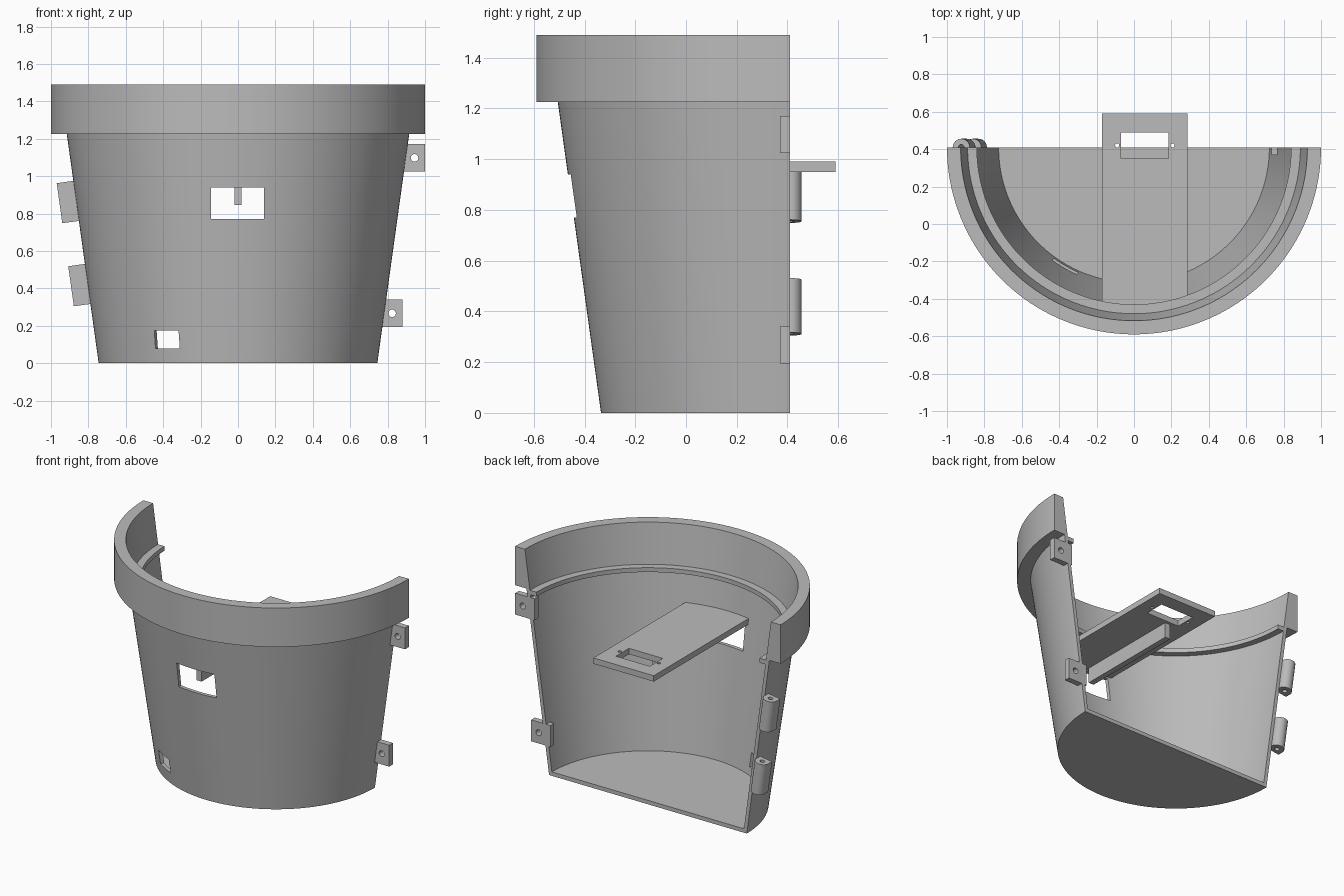
import bpy, bmesh, math
from mathutils import Vector, Matrix

cube = bpy.data.objects.get("Cube")
if cube:
    bpy.data.objects.remove(cube, do_unlink=True)

CUT_Y = 0.41                      # plane of the open back, holds the pot axis
SLOPE = 0.139                     # wall taper: radius gained per unit height
R_OUT, R_IN = 0.745, 0.72         # wall radii at the ground
TILT = math.atan(SLOPE)

grey = bpy.data.materials.new("plain_grey")
grey.use_nodes = True
grey.diffuse_color = (0.5, 0.5, 0.5, 1)
grey.node_tree.nodes["Principled BSDF"].inputs["Base Color"].default_value = (0.5, 0.5, 0.5, 1)


def finish(name, bm):
    bmesh.ops.recalc_face_normals(bm, faces=bm.faces)
    mesh = bpy.data.meshes.new(name)
    bm.to_mesh(mesh)
    bm.free()
    mesh.materials.append(grey)
    obj = bpy.data.objects.new(name, mesh)
    bpy.context.collection.objects.link(obj)
    return obj


def prism(name, outline, low, high):
    """Extrude a flat outline in x, y from one height to another."""
    bm = bmesh.new()
    face = bm.faces.new([bm.verts.new((x, y, low)) for x, y in outline])
    top = bmesh.ops.extrude_face_region(bm, geom=[face])["geom"]
    verts = [v for v in top if isinstance(v, bmesh.types.BMVert)]
    bmesh.ops.translate(bm, verts=verts, vec=(0, 0, high - low))
    return finish(name, bm)


def box(name, x, y, z):
    return prism(name, [(x[0], y[0]), (x[1], y[0]), (x[1], y[1]), (x[0], y[1])], *z)


def rod(name, centre, radius, length, axis="Z", tilt=0):
    bm = bmesh.new()
    bmesh.ops.create_cone(bm, cap_ends=True, segments=24, radius1=radius,
                          radius2=radius, depth=length)
    turn = Matrix.Rotation(math.pi / 2, 4, "X") if axis == "Y" else Matrix.Rotation(tilt, 4, "Y")
    bm.transform(Matrix.Translation(centre) @ turn)
    return finish(name, bm)


def select(obj):
    bpy.ops.object.select_all(action="DESELECT")
    obj.select_set(True)
    bpy.context.view_layer.objects.active = obj


def cut(obj, *cutters):
    for cutter in cutters:
        mod = obj.modifiers.new("cut", "BOOLEAN")
        mod.operation, mod.solver, mod.object = "DIFFERENCE", "EXACT", cutter
        select(obj)
        bpy.ops.object.modifier_apply(modifier=mod.name)
        bpy.data.objects.remove(cutter, do_unlink=True)


def smooth(obj):
    select(obj)
    bpy.ops.object.shade_smooth_by_angle(angle=math.radians(30))


# Half pot: floor, tapered wall, rim and inner ledge in one turned profile
RIM_Z, TOP, LEDGE, FLOOR = 1.225, 1.49, 1.22, 0.027
inner = lambda z: R_IN + SLOPE * z
profile = [(0, 0), (R_OUT, 0), (R_OUT + SLOPE * RIM_Z, RIM_Z), (1, RIM_Z), (1, TOP),
           (inner(TOP), TOP), (inner(LEDGE), LEDGE), (0.84, LEDGE), (0.84, LEDGE - 0.03),
           (inner(LEDGE - 0.03), LEDGE - 0.03), (inner(FLOOR), FLOOR), (0, FLOOR)]
bm = bmesh.new()
ring = [bm.verts.new((r, CUT_Y, z)) for r, z in profile]
edges = [bm.edges.new(pair) for pair in zip(ring, ring[1:])]
bmesh.ops.spin(bm, geom=ring + edges, cent=(0, CUT_Y, 0), axis=(0, 0, 1),
               angle=-math.pi, steps=96)
bmesh.ops.remove_doubles(bm, verts=bm.verts, dist=0.0001)
bmesh.ops.edgeloop_fill(bm, edges=[e for e in bm.edges if e.is_boundary])
pot = finish("half_pot", bm)

# Front window and the small port turned to face the wall
window = box("window_cutter", (-0.145, 0.14), (-0.8, -0.2), (0.77, 0.94))
port = box("port_cutter", (-0.075, 0.075), (-0.9, -0.6), (0.08, 0.175))
port.data.transform(Matrix.Translation((0, CUT_Y, 0)) @ Matrix.Rotation(-math.radians(30), 4, "Z"))
cut(pot, window, port)
smooth(pot)

# Shelf with a curved front edge that meets the wall
X0, X1, SHELF_R = -0.17, 0.285, 0.862
steps = 16
xs = [X0 + (X1 - X0) * i / steps for i in range(steps + 1)]
outline = [(x, CUT_Y - math.sqrt(SHELF_R ** 2 - x * x)) for x in xs] + [(X1, 0.59), (X0, 0.59)]
shelf = prism("shelf", outline, 0.95, 0.99)
cut(shelf, box("slot_cutter", (-0.07, 0.185), (0.35, 0.49), (0.9, 1.1)),
    *[rod("screw_cutter", (x, 0.42, 0.97), 0.011, 0.2) for x in (-0.09, 0.205)])
box("shelf_rib", (-0.02, 0.02), (-0.42, 0.33), (0.845, 0.95))

# Screw tabs on the left edge
for name, x, z in (("upper", 0.927, 1.098), ("lower", 0.807, 0.267)):
    tab = box(name + "_screw_tab", (x - 0.073, x + 0.073), (0.37, CUT_Y), (z - 0.073, z + 0.073))
    cut(tab, rod("tab_cutter", (x + 0.017, 0.39, z), 0.02, 0.2, axis="Y"))
    smooth(tab)

# Hinge knuckles on the right edge: flat front, round back, leaning with the wall
R = 0.046
arc = [(R * math.cos(a), R * math.sin(a)) for a in (math.pi * i / 16 for i in range(17))]
for name, z in (("upper", 0.862), ("lower", 0.418)):
    knuckle = prism(name + "_hinge_knuckle", arc + [(-R, -0.04), (R, -0.04)], -0.108, 0.108)
    x = -(R_OUT + SLOPE * z + R - 0.002)
    knuckle.data.transform(Matrix.Translation((x, CUT_Y, z)) @ Matrix.Rotation(-TILT, 4, "Y"))
    cut(knuckle, rod("pin_cutter", (x, CUT_Y, z), 0.015, 0.4, tilt=-TILT))
    smooth(knuckle)
